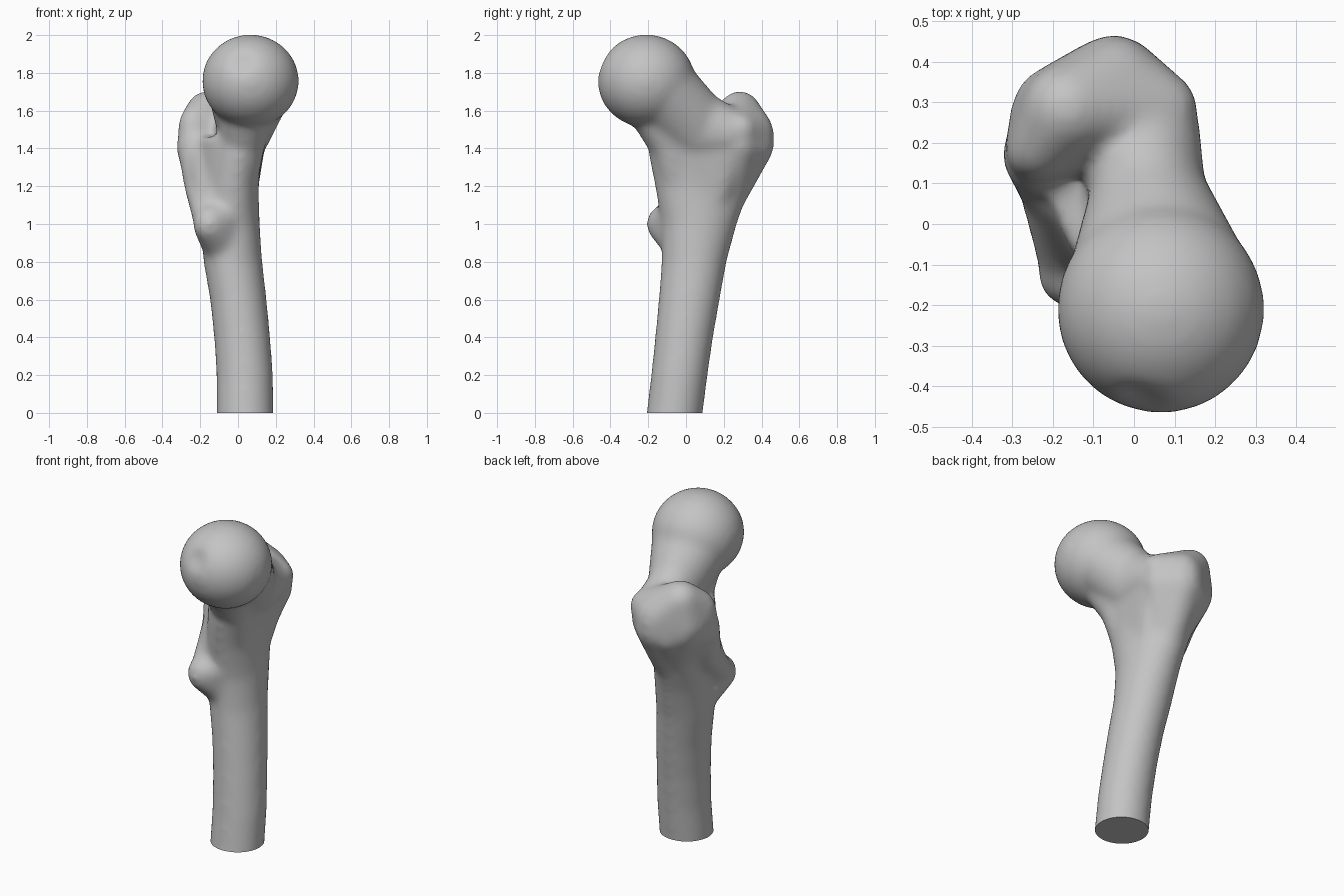
import bpy, bmesh, math
from mathutils import Vector

cube = bpy.data.objects.get("Cube")
if cube:
    bpy.data.objects.remove(cube, do_unlink=True)

body = bmesh.new()


def absorb(part):
    """Add a closed part to the bone body."""
    bmesh.ops.recalc_face_normals(part, faces=part.faces)
    mesh = bpy.data.meshes.new("part")
    part.to_mesh(mesh)
    part.free()
    body.from_mesh(mesh)
    bpy.data.meshes.remove(mesh)


def ball(x, y, z, r, ry=None, rz=None):
    return (x, y, z), (r, ry or r, rz or r)


def wrap(*blobs):
    """Stretch one convex skin round a group of ellipsoids (centre, radii)."""
    part = bmesh.new()
    for centre, radii in blobs:
        new = bmesh.ops.create_icosphere(part, subdivisions=4, radius=1)["verts"]
        for v in new:
            v.co = Vector(centre) + Vector(a * b for a, b in zip(v.co, radii))
    bmesh.ops.delete(part, geom=part.edges[:] + part.faces[:], context='EDGES_FACES')
    bmesh.ops.convex_hull(part, input=part.verts[:])
    loose = [v for v in part.verts if not v.link_faces]
    bmesh.ops.delete(part, geom=loose, context='VERTS')
    absorb(part)


def chain(*blobs):
    """Wrap each neighbouring pair of ellipsoids."""
    for pair in zip(blobs, blobs[1:]):
        wrap(*pair)


def loft(sections, sides=48):
    """Join tilted ellipses (z, x, y, half width, half depth, turn) into a solid."""
    part = bmesh.new()
    rings = []
    for z, x, y, rx, ry, turn in sections:
        c, s = math.cos(math.radians(turn)), math.sin(math.radians(turn))
        ring = []
        for i in range(sides):
            t = math.tau * i / sides
            u, w = rx * math.cos(t), ry * math.sin(t)
            ring.append(part.verts.new((x + u * c - w * s, y + u * s + w * c, z)))
        rings.append(ring)
    for low, high in zip(rings, rings[1:]):
        for i in range(sides):
            j = (i + 1) % sides
            part.faces.new((low[i], low[j], high[j], high[i]))
    part.faces.new(rings[0])
    part.faces.new(rings[-1])
    absorb(part)


# Shaft, flaring towards the top; it starts below the floor and is cut later
loft([
    (-0.12, 0.04, -0.075, 0.151, 0.149, 0),
    (0.0, 0.038, -0.06, 0.151, 0.149, 0),
    (0.2, 0.036, -0.035, 0.15, 0.15, 0),
    (0.4, 0.022, -0.01, 0.149, 0.154, 0),
    (0.6, 0.002, 0.017, 0.15, 0.162, 0),
    (0.8, -0.027, 0.043, 0.156, 0.172, 0),
    (1.0, -0.042, 0.07, 0.157, 0.2, 6),
    (1.2, -0.055, 0.088, 0.16, 0.256, 12),
    (1.36, -0.055, 0.12, 0.165, 0.325, 15),
    (1.46, -0.055, 0.12, 0.16, 0.32, 15),
])

# Ball head
wrap(ball(0.066, -0.21, 1.757, 0.257, 0.258, 0.247))

# Neck, the curved web below it and the smooth inner side
chain(ball(0.066, -0.16, 1.74, 0.235, 0.2, 0.2),
      ball(0.035, 0.05, 1.52, 0.145, 0.18, 0.19),
      ball(0.02, 0.22, 1.48, 0.145, 0.14, 0.14))
chain(ball(0.055, -0.2, 1.65, 0.15, 0.14, 0.12),
      ball(0.025, -0.08, 1.43, 0.12),
      ball(-0.01, -0.035, 1.25, 0.117))
wrap(ball(0.035, -0.05, 1.45, 0.105),
     ball(0.025, 0.1, 1.56, 0.13),
     ball(0.06, 0.265, 1.49, 0.095),
     ball(0.0, 0.15, 1.15, 0.1))

# Great knob: highest at the back right corner, sloping to the hollow in front
wrap(ball(0.07, 0.285, 1.5, 0.09),
     ball(-0.05, 0.355, 1.47, 0.115, 0.112, 0.14),
     ball(-0.165, 0.285, 1.595, 0.11),
     ball(-0.19, 0.275, 1.45, 0.115),
     ball(-0.235, 0.18, 1.49, 0.085, 0.08, 0.14))

# Outer wall of the great knob, tapering into the shaft
wrap(ball(0.05, 0.28, 1.42, 0.1),
     ball(-0.05, 0.355, 1.42, 0.12, 0.112, 0.12),
     ball(-0.17, 0.28, 1.42, 0.12),
     ball(-0.225, 0.17, 1.39, 0.1),
     ball(-0.06, 0.215, 1.12, 0.09))

# Crest down to the small knob, with the hollow between crest and neck filled
chain(ball(-0.225, 0.17, 1.42, 0.1),
      ball(-0.195, 0.09, 1.2, 0.09),
      ball(-0.15, -0.09, 1.02, 0.088))
wrap(ball(-0.17, 0.09, 1.34, 0.09),
     ball(-0.02, 0.0, 1.36, 0.1),
     ball(-0.05, -0.02, 1.12, 0.1),
     ball(-0.14, -0.04, 1.08, 0.085))
wrap(ball(-0.15, -0.12, 1.0, 0.09, 0.09, 0.1),
     ball(-0.14, -0.08, 0.95, 0.08),
     ball(-0.07, 0.0, 0.9, 0.125),
     ball(-0.03, -0.03, 1.05, 0.1))

# Merge everything into one smooth skin
mesh = bpy.data.meshes.new("bone")
body.to_mesh(mesh)
body.free()
bone = bpy.data.objects.new("upper_thigh_bone", mesh)
bpy.context.collection.objects.link(bone)
remesh = bone.modifiers.new("merge", 'REMESH')
remesh.mode = 'VOXEL'
remesh.voxel_size = 0.016
smooth = bone.modifiers.new("soften", 'SMOOTH')
smooth.factor = 0.5
smooth.iterations = 24
bpy.context.view_layer.update()
merged = bone.evaluated_get(bpy.context.evaluated_depsgraph_get()).to_mesh()
bm = bmesh.new()
bm.from_mesh(merged)
bone.modifiers.clear()

# Small pit on the head
pit, centre = Vector((0.015, -0.44, 1.86)), Vector((0.065, -0.21, 1.75))
inward = (centre - pit).normalized()
for v in bm.verts:
    v.co += inward * 0.02 * math.exp(-((v.co - pit).length / 0.06) ** 2)

# Flat cut end
bmesh.ops.bisect_plane(bm, geom=bm.verts[:] + bm.edges[:] + bm.faces[:],
                       plane_co=(0, 0, 0), plane_no=(0, 0, 1), clear_inner=True)
rim = [e for e in bm.edges if e.is_boundary]
bmesh.ops.holes_fill(bm, edges=rim, sides=0)
bmesh.ops.recalc_face_normals(bm, faces=bm.faces)
for f in bm.faces:
    f.smooth = True
for e in bm.edges:
    e.smooth = e.calc_face_angle(0) < math.radians(40)
bm.to_mesh(mesh)
bm.free()

# Plain bone colour
grey = bpy.data.materials.new("bone_grey")
grey.use_nodes = True
colour = (0.55, 0.55, 0.55, 1)
grey.diffuse_color = colour
grey.node_tree.nodes["Principled BSDF"].inputs["Base Color"].default_value = colour
mesh.materials.clear()
mesh.materials.append(grey)
